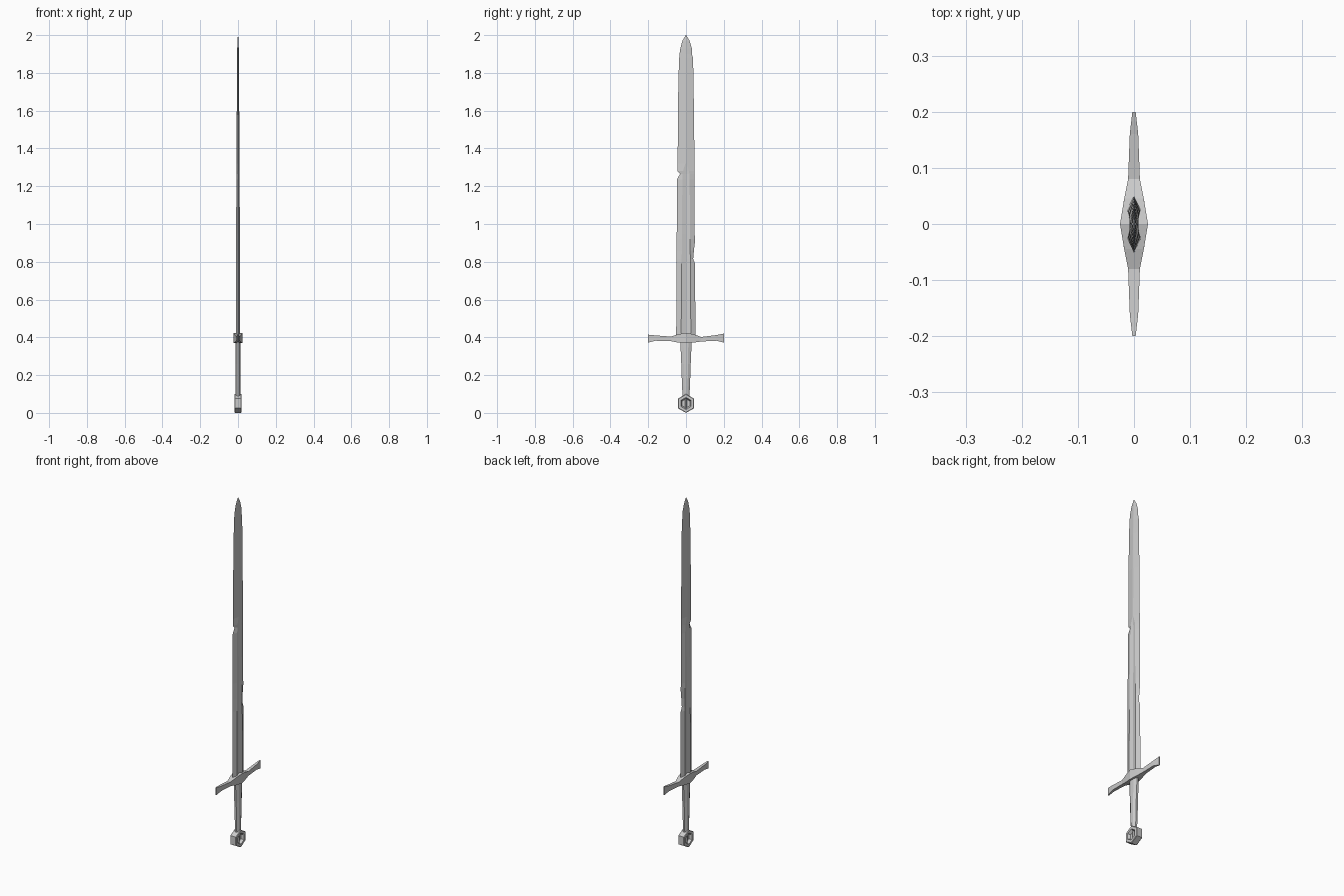
import bpy, bmesh
from math import sin, cos, pi


def loft(name, rings):
    """Skin a list of equal-length point rings and cap both ends."""
    bm = bmesh.new()
    loops = [[bm.verts.new(p) for p in ring] for ring in rings]
    n = len(loops[0])
    for a, b in zip(loops, loops[1:]):
        for i in range(n):
            j = (i + 1) % n
            bm.faces.new((a[i], a[j], b[j], b[i]))
    bm.faces.new(loops[0][::-1])
    bm.faces.new(loops[-1])
    bmesh.ops.recalc_face_normals(bm, faces=bm.faces)
    mesh = bpy.data.meshes.new(name)
    bm.to_mesh(mesh)
    bm.free()
    obj = bpy.data.objects.new(name, mesh)
    bpy.context.collection.objects.link(obj)
    return obj


# Blade: z, left edge, right edge, ridge offset, ridge thickness, groove thickness
# The uneven edges make the battle nicks; the groove closes at z = 1.32
blade = [
    (0.38, .052, .050, .026, .012, .006),
    (0.79, .050, .048, .023, .0105, .005),
    (0.815, .050, .038, .023, .0105, .005),
    (0.86, .050, .042, .022, .010, .005),
    (0.92, .050, .049, .022, .010, .005),
    (0.95, .049, .045, .022, .010, .005),
    (1.235, .048, .045, .019, .0085, .0045),
    (1.265, .032, .045, .018, .008, .0045),
    (1.28, .045, .045, .016, .008, .0055),
    (1.32, .044, .045, .003, .008, .0078),
    (1.60, .043, .042, .003, .0065, .0066),
    (1.80, .039, .039, .003, .005, .0052),
    (1.88, .036, .037, .003, .0045, .0046),
    (1.90, .034, .031, .003, .0042, .0043),
    (1.93, .030, .031, .003, .004, .0041),
    (1.97, .019, .019, .002, .003, .0031),
    (2.00, .001, .001, .0005, .0005, .0006),
]
loft("blade", [[(0, -l, z), (t, -f, z), (g, 0, z), (t, f, z),
                (0, r, z), (-t, f, z), (-g, 0, z), (-t, -f, z)]
               for z, l, r, f, t, g in blade])

# Crossguard: y, half thickness, bottom, top
guard = [
    (-.20, .003, .372, .414), (-.16, .0075, .382, .410), (-.08, .0105, .380, .404),
    (-.045, .0175, .373, .415), (0, .025, .369, .424), (.045, .0175, .373, .415),
    (.08, .0105, .378, .402), (.16, .0075, .382, .412), (.20, .003, .372, .420),
]
loft("crossguard", [[(-t, y, a), (t, y, a), (t, y, b), (-t, y, b)]
                    for y, t, a, b in guard])

# Grip: eight-sided taper
loft("grip", [[(x * cos((k + .5) * pi / 4) / cos(pi / 8),
                y * sin((k + .5) * pi / 4) / cos(pi / 8), z) for k in range(8)]
              for z, x, y in [(.09, .012, .018), (.14, .013, .021),
                              (.26, .0145, .025), (.375, .013, .030)]])


# Pommel: hexagonal block with a recess on both faces
def hexagon(x, r):
    return [(x, r * sin(k * pi / 3), .05 + r * cos(k * pi / 3)) for k in range(6)]


loft("pommel", [hexagon(x, r) for x, r in
                [(-.004, .024), (-.019, .032), (-.019, .047), (-.016, .05),
                 (.016, .05), (.019, .047), (.019, .032), (.004, .024)]])

# Pommel core: upright ridge in the recess
loft("pommel_core", [[(.010, 0, z), (0, .010, z), (-.010, 0, z), (0, -.010, z)]
                     for z in (.022, .085)])
